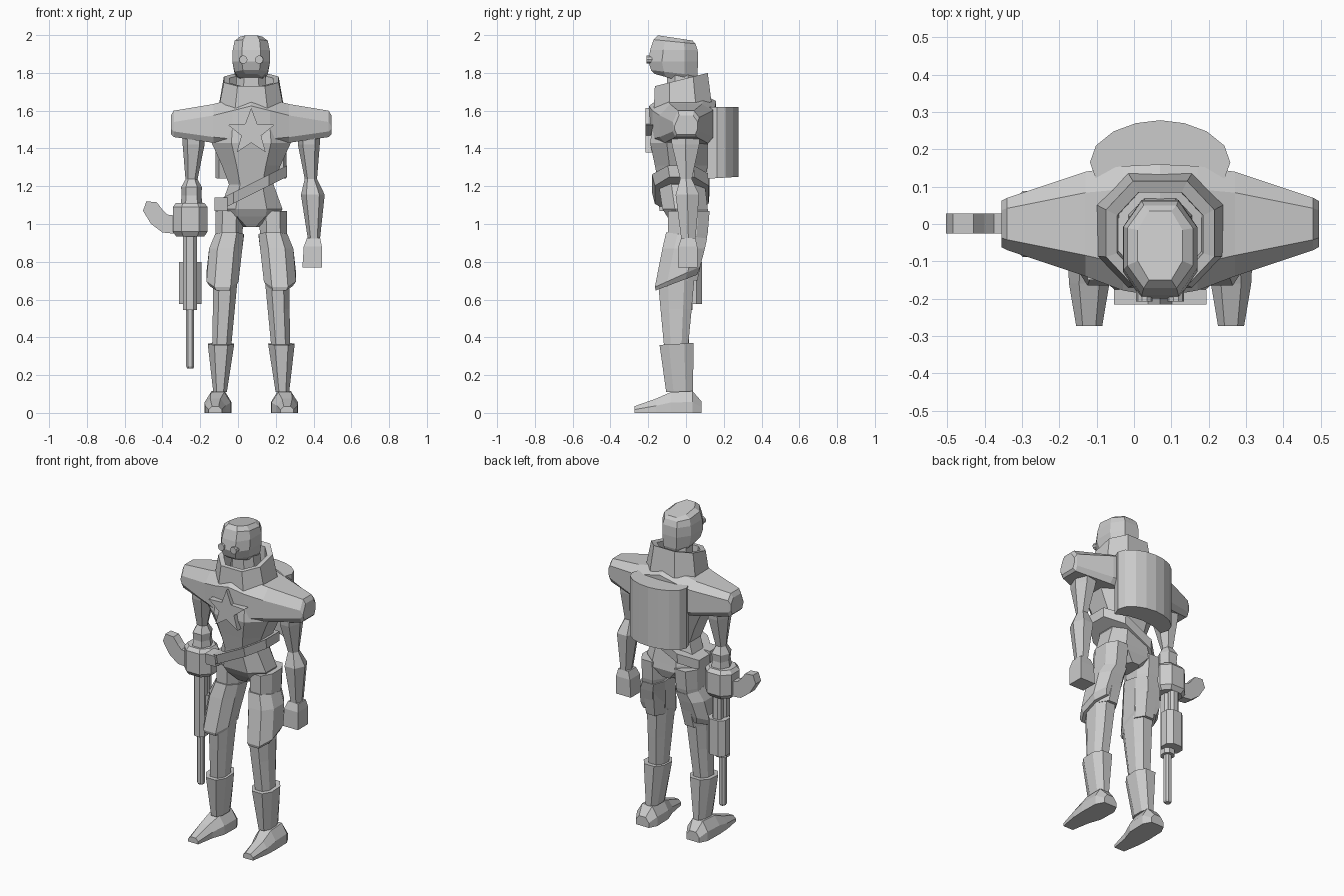
import bpy, bmesh, math
from mathutils import Vector

C = 0.07  # x of the body's mirror plane
grey = bpy.data.materials.new("plain_grey")
grey.diffuse_color = (0.6, 0.6, 0.6, 1)

OCT = [(-.5, -1), (.5, -1), (1, -.45), (1, .45), (.5, 1), (-.5, 1), (-1, .45), (-1, -.45)]
HEX = [(-.55, -1), (.55, -1), (1, 0), (.55, 1), (-.55, 1), (-1, 0)]
BOX = [(-1, -1), (1, -1), (1, 1), (-1, 1)]


def skin(name, rings, closed=False):
    """Join rings of points into one solid; closed links the last ring to the first."""
    bm = bmesh.new()
    vs = [[bm.verts.new(p) for p in r] for r in rings]
    n = len(vs[0])
    pairs = list(zip(vs, vs[1:])) + ([(vs[-1], vs[0])] if closed else [])
    for a, b in pairs:
        for i in range(n):
            j = (i + 1) % n
            bm.faces.new((a[i], a[j], b[j], b[i]))
    if not closed:
        bm.faces.new(vs[0])
        bm.faces.new(vs[-1])
    bmesh.ops.recalc_face_normals(bm, faces=bm.faces)
    me = bpy.data.meshes.new(name)
    bm.to_mesh(me)
    bm.free()
    me.materials.append(grey)
    ob = bpy.data.objects.new(name, me)
    bpy.context.collection.objects.link(ob)
    return ob


def ring(x, z, hx, yf, yb, shape=OCT, sy=0, sx=0):
    """Level cross-section from yf to yb; sy and sx tilt it along y and x."""
    cy, hy = (yf + yb) / 2, (yb - yf) / 2
    return [(x + u * hx, cy + v * hy, z + sy * v * hy + sx * u * hx) for u, v in shape]


def loft(name, rows, shape=OCT, closed=False):
    return skin(name, [ring(*r[:5], shape, *r[5:]) for r in rows], closed)


def extrude_y(name, pts, y0, y1):
    return skin(name, [[(x, y, z) for x, z in pts] for y in (y0, y1)])


# head, tilted crown and jaw
loft("head", [
    (C, 1.765, .06, -.165, .045, -.28), (C, 1.80, .088, -.185, .06, -.12),
    (C, 1.86, .1, -.2, .064), (C, 1.92, .098, -.19, .062),
    (C, 1.965, .088, -.172, .05, -.1), (C, 1.985, .06, -.15, .035, -.15)])
loft("neck", [(C, 1.6, .09, -.1, .08), (C, 1.8, .075, -.1, .05)])

# eyes
for side in (-1, 1):
    pts = [(C + side * .042 + .022 * math.cos(a * math.tau / 10), 1.87 + .022 * math.sin(a * math.tau / 10))
           for a in range(10)]
    extrude_y("eye", pts, -.208, -.17)

# flared open collar
loft("collar", [
    (C, 1.63, .17, -.17, .135, .1), (C, 1.765, .145, -.165, .115, .25),
    (C, 1.76, .115, -.14, .085, .25), (C, 1.63, .11, -.13, .085, .1)], closed=True)

# chest and shoulder yoke, lofted across x
half = [(.425, -.062, .062, 1.475, 1.575), (.41, -.07, .07, 1.46, 1.6), (.2, -.14, .14, 1.43, 1.635),
        (.1, -.178, .155, 1.42, 1.66)]
spans = [(-h[0], *h[1:]) for h in half] + [(0, -.195, .16, 1.41, 1.685)] + half[::-1]
skin("shoulder_yoke", [[
    (C + d, yf * .8, zb), (C + d, yf, zb + .03), (C + d, yf, zt - .06), (C + d, yf * .6, zt),
    (C + d, yb * .6, zt), (C + d, yb, zt - .035), (C + d, yb, zb + .03), (C + d, yb * .8, zb)]
    for d, yf, yb, zb, zt in spans])

# torso and pelvis
loft("torso", [
    (C, .985, .05, -.06, .1), (C, 1.04, .15, -.1, .12), (C, 1.08, .165, -.125, .115),
    (C, 1.21, .118, -.145, .1), (C, 1.31, .155, -.165, .115), (C, 1.43, .21, -.19, .13), (C, 1.5, .2, -.18, .13)])

# slanted belt
loft("belt", [
    (C, 1.155, .19, -.165, .12, 0, .5), (C, 1.215, .19, -.18, .125, 0, .5),
    (C, 1.215, .11, -.1, .08, 0, .5), (C, 1.155, .11, -.1, .08, 0, .5)], closed=True)
loft("belt_buckle", [(-.09, 1.07, .035, -.14, -.06), (-.09, 1.14, .035, -.15, -.06)], BOX)

# chest star
star = []
for i in range(10):
    r, a = (.13 if i % 2 == 0 else .055), math.pi / 2 + i * math.pi / 5
    star.append((C + r * math.cos(a), 1.485 + r * math.sin(a)))
extrude_y("chest_star", star, -.215, -.175)

# backpack with rounded back and hollow front
arc = [(.17, .115), (.188, .165), (.172, .21), (.125, .248), (.065, .27)]
inner = [(.1, .145), (0, .158), (-.1, .145)]
plan = arc + [(0, .278)] + [(-x, y) for x, y in arc[::-1]] + [(x, y) for x, y in inner[::-1]]
skin("backpack", [[(C + x, y, z + (y - .2) * t) for x, y in plan] for z, t in ((1.245, .06), (1.62, 0))])

for side in (-1, 1):
    def limb(name, rows, shape=OCT):
        """Build one limb part; rows give distance from the mirror plane."""
        loft(name, [(C + side * r[0], *r[1:]) for r in rows], shape)

    # upper arm and forearm
    limb("upper_arm", [(.305, 1.48, .058, -.08, .075), (.305, 1.42, .058, -.075, .07),
                       (.316, 1.235, .032, -.03, .03)], HEX)
    if side > 0:
        limb("forearm", [(.316, 1.24, .032, -.03, .03), (.326, 1.155, .063, -.055, .07),
                         (.332, .92, .032, -.025, .05)], HEX)
        limb("hand", [(.33, .925, .035, -.025, .05), (.326, .88, .048, -.04, .06), (.323, .77, .052, -.042, .06)], BOX)
    else:
        limb("forearm", [(.316, 1.24, .03, -.03, .03), (.316, 1.195, .055, -.055, .055),
                         (.316, 1.15, .052, -.05, .05), (.316, 1.09, .06, -.06, .06)], HEX)

    # thigh, guard and shin
    limb("thigh", [(.115, 1.07, .075, -.095, .125), (.118, .95, .072, -.095, .115), (.135, .7, .06, -.13, .06)])
    limb("thigh_guard", [(.115, .94, .076, -.105, .112, -.15), (.135, .87, .088, -.125, .1),
                         (.152, .72, .085, -.165, .075, .45), (.15, .69, .07, -.16, .06, .38)])
    limb("shin", [(.137, .72, .066, -.15, .045), (.145, .55, .058, -.135, .03), (.157, .34, .05, -.115, .01)])

    # boot cuff and shoe
    limb("boot", [(.16, .365, .07, -.14, .04, .06), (.165, .11, .036, -.105, .037)])
    skin("foot", [[(C + side * (cx - hx), y, 0), (C + side * (cx + hx), y, 0),
                   (C + side * (cx + hx), y, zt * .5), (C + side * (cx + hx * .5), y, zt),
                   (C + side * (cx - hx * .5), y, zt), (C + side * (cx - hx), y, zt * .5)]
                  for cx, hx, y, zt in ((.19, .035, -.273, .035), (.19, .054, -.16, .075), (.178, .07, -.08, .11),
                                        (.175, .07, .035, .115), (.175, .045, .083, .06))])

# weapon: body, shaft, magazine, thin barrel and hooked stock
G = -.253
loft("gun_body", [(G, .935, .075, -.07, .07), (G, .96, .092, -.088, .088),
                  (G, 1.09, .092, -.088, .088), (G, 1.112, .075, -.07, .07)])
loft("gun_shaft", [(G, .545, .037, -.045, .035), (G, .94, .037, -.045, .035)])
loft("gun_magazine", [(G, .577, .06, -.02, .085), (G, .8, .06, -.02, .085)])
loft("gun_rail", [(G, .79, .03, .02, .07), (G, .94, .03, .02, .07)])
loft("gun_barrel", [(G, .235, .016, -.02, .012), (G, .245, .021, -.026, .017), (G, .55, .021, -.026, .017)])
extrude_y("gun_stock", [
    (-.3, 1.04), (-.375, 1.05), (-.40, 1.075), (-.43, 1.115), (-.485, 1.12),
    (-.503, 1.07), (-.46, 1.0), (-.40, .955), (-.3, .945)], -.026, .028)
